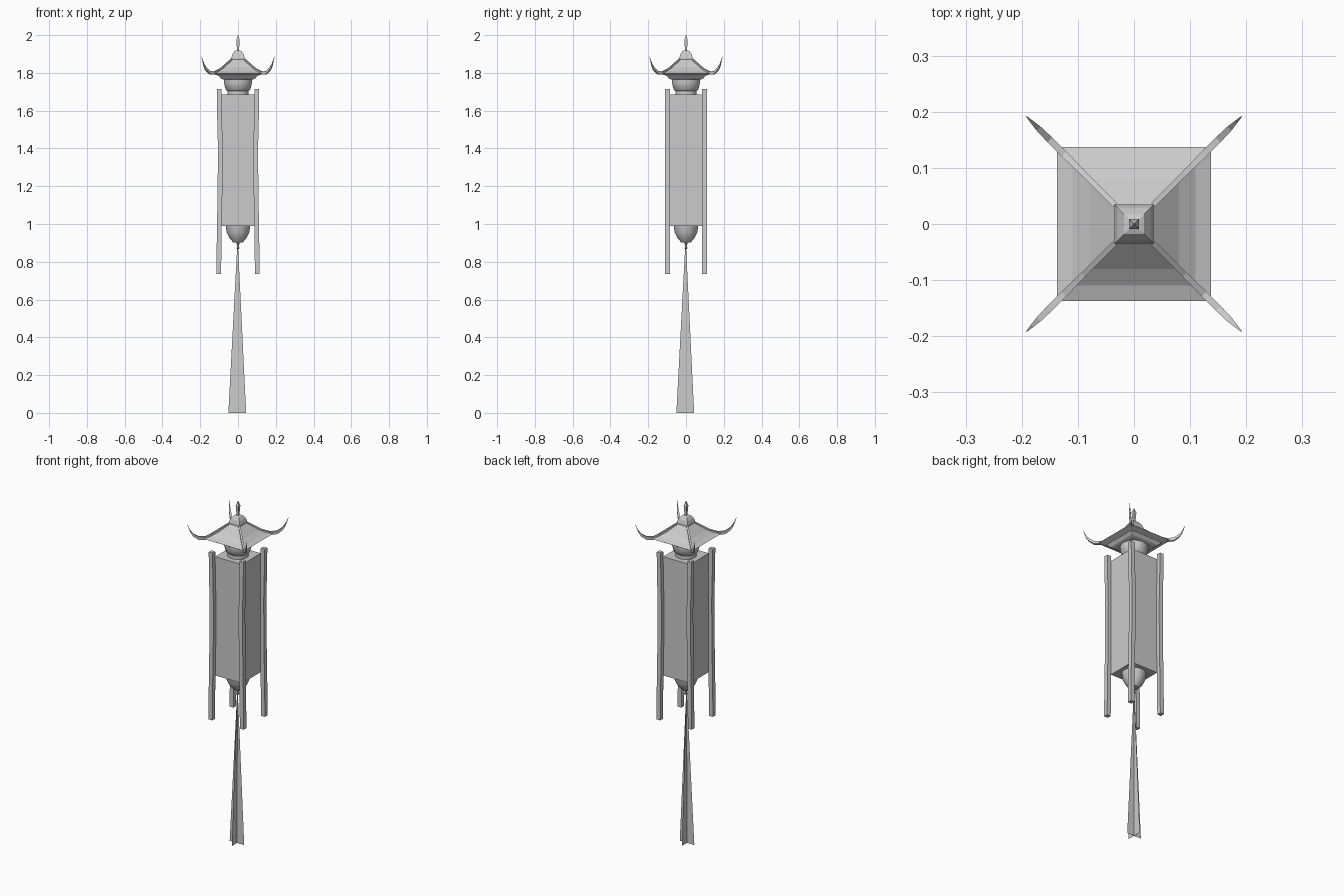
import bpy, bmesh, math
from mathutils import Vector

if "Cube" in bpy.data.objects:
    bpy.data.objects.remove(bpy.data.objects["Cube"])

grey = bpy.data.materials.new("plain grey")
grey.use_nodes = True
grey.diffuse_color = (0.6, 0.6, 0.6, 1)
grey.node_tree.nodes["Principled BSDF"].inputs["Base Color"].default_value = (0.6, 0.6, 0.6, 1)


def make(name, bm, smooth=False):
    bmesh.ops.recalc_face_normals(bm, faces=bm.faces)
    mesh = bpy.data.meshes.new(name)
    bm.to_mesh(mesh)
    bm.free()
    mesh.materials.append(grey)
    obj = bpy.data.objects.new(name, mesh)
    bpy.context.collection.objects.link(obj)
    if smooth:
        bpy.ops.object.select_all(action='DESELECT')
        obj.select_set(True)
        bpy.context.view_layer.objects.active = obj
        bpy.ops.object.shade_smooth_by_angle(angle=math.radians(40))
    return obj


def skin(bm, rings, caps=True):
    """Bridge equal rings of points into a tube."""
    rows = [[bm.verts.new(p) for p in ring] for ring in rings]
    for a, b in zip(rows, rows[1:]):
        for i in range(len(a)):
            j = (i + 1) % len(a)
            bm.faces.new((a[i], a[j], b[j], b[i]))
    if caps:
        bm.faces.new(rows[0])
        bm.faces.new(rows[-1])


def stack(name, profile, sides=4, smooth=False):
    """Stack of (half width, height) rings; four sides gives a square."""
    bm = bmesh.new()
    turn = math.pi / sides
    grow = 1 / math.cos(turn) if sides == 4 else 1
    skin(bm, [[(r * grow * math.cos(turn + i * 2 * turn),
                r * grow * math.sin(turn + i * 2 * turn), z)
               for i in range(sides)] for r, z in profile])
    return make(name, bm, smooth)


# Roof and its stepped underside
stack("roof", [(0.106, 1.785), (0.137, 1.797), (0.11, 1.807), (0.08, 1.828), (0.034, 1.872)])
stack("eave_moulding", [(0.078, 1.765), (0.09, 1.77), (0.106, 1.787)])
stack("roof_cap", [(0.035, 1.868), (0.035, 1.882), (0.029, 1.9), (0.018, 1.915), (0.008, 1.919)])
stack("finial", [(0.005, 1.915), (0.009, 1.975), (0.001, 2.0)])

# Upturned corner ribs: (distance along x and y, height, half width, thickness)
rib = [(0.034, 1.876, 0.005, 0.012), (0.09, 1.826, 0.005, 0.014),
       (0.125, 1.807, 0.006, 0.016), (0.15, 1.81, 0.006, 0.017),
       (0.17, 1.829, 0.005, 0.016), (0.181, 1.85, 0.003, 0.014), (0.192, 1.883, 0.0008, 0.003)]
for y_name, sy in (("front", -1), ("back", 1)):
    for x_name, sx in (("right", -1), ("left", 1)):
        side = Vector((sx, -sy, 0)).normalized()
        bm = bmesh.new()
        rings = []
        for d, z, w, t in rib:
            c = Vector((sx * d, sy * d, z))
            down = Vector((0, 0, -t))
            rings.append([c - side * w, c + side * w, c + side * w + down, c - side * w + down])
        skin(bm, rings)
        make(f"{y_name}_{x_name}_corner_rib", bm)

        # Slightly bowed post at the same corner
        bm = bmesh.new()
        h = 0.0125
        skin(bm, [[(sx * x + dx * h, sy * 0.098 + dy * h, z)
                   for dx, dy in ((-1, -1), (1, -1), (1, 1), (-1, 1))]
                  for x, z in ((0.102, 0.735), (0.1, 0.9), (0.095, 1.2),
                               (0.094, 1.42), (0.098, 1.58), (0.1, 1.715))])
        make(f"{y_name}_{x_name}_post", bm)

# Neck, body and bowl
stack("neck", [(0.057, 1.68), (0.057, 1.705), (0.066, 1.712), (0.074, 1.745), (0.075, 1.77)], 24, True)
stack("lantern_body", [(0.087, 0.99), (0.087, 1.685)])
stack("bottom_bowl", [(0.026, 0.903), (0.045, 0.925), (0.06, 0.955), (0.066, 0.992)], 24, True)
stack("tassel_knob", [(0.004, 0.868), (0.008, 0.872), (0.005, 0.885), (0.01, 0.9), (0.01, 0.905)], 8)

# Tassel of two crossed strips
for name, ax in (("tassel_strip_wide", Vector((1, 0, 0))), ("tassel_strip_deep", Vector((0, 1, 0)))):
    bm = bmesh.new()
    mid = Vector((-0.004, -0.004, 0))
    top = Vector((-0.002, -0.002, 0.885))
    bm.faces.new([bm.verts.new(p) for p in
                  (mid - ax * 0.047, mid + ax * 0.047, top + ax * 0.002, top - ax * 0.002)])
    make(name, bm)
